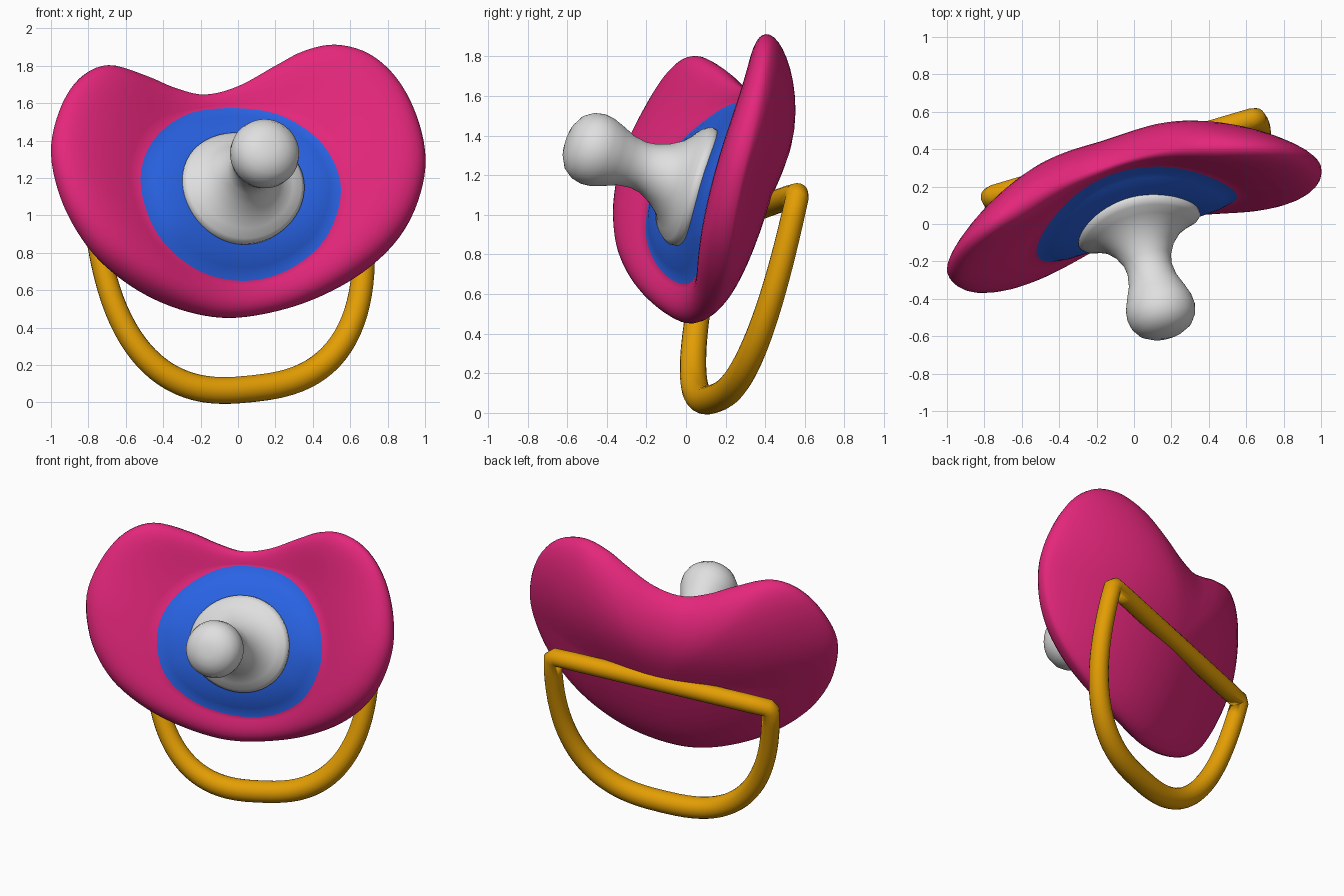
import bpy, bmesh, math
from mathutils import Vector

if "Cube" in bpy.data.objects:
    bpy.data.objects.remove(bpy.data.objects["Cube"])

# Tilted frame of the shield: U across, V up, N out of the front
C = Vector((0.015, 0.12, 1.12))
U = Vector((0.955, 0.283, 0.085)).normalized()
V = Vector((-0.17, 0.286, 0.943))
V = (V - U * V.dot(U)).normalized()
N = U.cross(V)


def place(u, v, w):
    return C + U * u + V * v + N * w


def material(name, rgb):
    m = bpy.data.materials.new(name)
    m.diffuse_color = (*rgb, 1)
    m.use_nodes = True
    m.node_tree.nodes["Principled BSDF"].inputs["Base Color"].default_value = m.diffuse_color
    return m


PINK = material("pink", (0.78, 0.02, 0.20))
BLUE = material("blue", (0.022, 0.125, 0.78))
GREY = material("light_grey", (0.74, 0.74, 0.74))
YELLOW = material("amber", (0.77, 0.34, 0.001))


def finish(bm, name, mats):
    bmesh.ops.recalc_face_normals(bm, faces=bm.faces)
    for f in bm.faces:
        f.smooth = True
    me = bpy.data.meshes.new(name)
    bm.to_mesh(me)
    bm.free()
    for m in mats:
        me.materials.append(m)
    ob = bpy.data.objects.new(name, me)
    bpy.context.collection.objects.link(ob)
    return ob


def smooth_loop(pts, sub):
    """Closed Catmull-Rom curve through 2D points."""
    out, n = [], len(pts)
    for i in range(n):
        a, b, c, d = (Vector(pts[(i + k) % n]) for k in (-1, 0, 1, 2))
        for j in range(sub):
            t = j / sub
            out.append(0.5 * (2 * b + (c - a) * t + (2 * a - 5 * b + 4 * c - d) * t * t
                              + (3 * b - a - 3 * c + d) * t ** 3))
    return out


# Dished middle surface of the shield and its thickness to front and back
def mid(u, v):
    return -0.12 + 0.24 * u * u + (0.22 if v > 0 else -0.03) * v * v


def front(u, v, h=1.0):
    top = -0.055 * math.tanh(v * v / 0.24) if v > 0 else 0.02 * v * v
    return mid(u, v) + h * (0.088 + 0.108 * math.tanh(u * u / 0.3) + top)


def back(u, v, h):
    return mid(u, v) - h * (0.15 + 0.07 * math.tanh(4 * max(v, 0) ** 1.3) - 0.06 * min(u * u, 0.8))


def to_uv(x, z, depth):
    """Front-view position to shield coordinates on a curved surface."""
    u = v = 0.0
    for _ in range(60):
        w = depth(u, v)
        dx = x - C.x - N.x * w
        dz = z - C.z - N.z * w
        det = U.x * V.z - V.x * U.z
        u, v = (dx * V.z - V.x * dz) / det, (U.x * dz - U.z * dx) / det
    return Vector((u, v))


# Shield: outline seen from the front, with a raised blue centre
outline = [(-1, 1.33), (-.955, 1.56), (-.85, 1.73), (-.7, 1.8), (-.5, 1.745), (-.34, 1.68), (-.18, 1.645),
           (0, 1.69), (.2, 1.8), (.35, 1.877), (.52, 1.91), (.7, 1.86), (.85, 1.725),
           (.955, 1.52), (1, 1.29), (.96, 1.07), (.86, .88), (.7, .72), (.5, .595),
           (.27, .505), (0, .455), (-.22, .475), (-.45, .555), (-.65, .68), (-.81, .84), (-.94, 1.07)]
rim = [to_uv(p.x, p.y, mid) for p in smooth_loop(outline, 5)]
disc_pts = [(-.52, 1.17), (-.46, 1.39), (-.27, 1.54), (0, 1.573), (.25, 1.525), (.46, 1.37),
            (.55, 1.14), (.47, .88), (.27, .71), (.03, .65), (-.22, .71), (-.43, .90)]
disc = [to_uv(p.x, p.y, front) for p in smooth_loop(disc_pts, 20)]


def disc_at(q):
    """Point of the disc outline in the direction of q."""
    a = math.atan2(q.y, q.x)
    return min(disc, key=lambda p: abs((math.atan2(p.y, p.x) - a + math.pi) % (2 * math.pi) - math.pi))


inner = [disc_at(q) for q in rim]
n = len(rim)
bm = bmesh.new()
rings = []          # (positions, material of the band leading to this ring)
for k in range(1, 9):
    r = k / 8
    rings.append(([place(p.x * r, p.y * r, front(p.x * r, p.y * r) + 0.14 * (1 - r ** 3))
                   for p in inner], 1))
for k in range(1, 13):
    t = math.sin(k / 12 * math.pi / 2)
    h = math.sqrt(max(0, 1 - t ** 3))
    pts = [a.lerp(b, t) for a, b in zip(inner, rim)]
    rings.append(([place(p.x, p.y, front(p.x, p.y, h)) for p in pts], 0))
for k in range(13, 0, -1):
    t = math.sin(k / 14 * math.pi / 2)
    h = math.sqrt(1 - t ** 2.5)
    rings.append(([place(p.x * t, p.y * t, back(p.x * t, p.y * t, h)) for p in rim], 0))
loops = [[bm.verts.new(p) for p in r] for r, _ in rings]
for i in range(1, len(loops)):
    for j in range(n):
        f = bm.faces.new((loops[i - 1][j], loops[i - 1][(j + 1) % n], loops[i][(j + 1) % n], loops[i][j]))
        f.material_index = rings[i][1]
for loop, w, m in ((loops[0], front(0, 0) + 0.14, 1), (loops[-1], back(0, 0, 1), 0)):
    c = bm.verts.new(place(0, 0, w))
    for j in range(n):
        bm.faces.new((c, loop[j], loop[(j + 1) % n])).material_index = m
finish(bm, "shield", (PINK, BLUE))

# Teat: flared base that follows the dish, narrow neck and blunt knob
profile = [(.325, .05), (.33, .095), (.31, .122), (.262, .155), (.21, .20), (.162, .265),
           (.13, .335), (.122, .39), (.132, .46), (.16, .53), (.181, .59), (.186, .64),
           (.175, .69), (.145, .735), (.095, .765), (.045, .778)]
SEG = 56
bm = bmesh.new()
loops = []
for r, w in profile:
    base = max(0, min(1, (0.34 - w) / 0.2))
    loop = []
    for j in range(SEG):
        a = 2 * math.pi * j / SEG
        u, v = r * math.cos(a) * (1 + 0.02 * base), r * math.sin(a) * (1 - 0.05 * base)
        loop.append(bm.verts.new(place(u - 0.025, v + 0.01 - 0.012 * base, w + base * 0.55 * u * u)))
    loops.append(loop)
for a, b in zip(loops, loops[1:]):
    for j in range(SEG):
        bm.faces.new((a[j], a[(j + 1) % SEG], b[(j + 1) % SEG], b[j]))
bm.faces.new(loops[0])
bm.faces.new(loops[-1])
finish(bm, "teat", (GREY,))

# Handle: D-shaped ring, straight bar on the back and a rounded lower bow
A, B = Vector((0.65, 0.565, 1.105)), Vector((-0.765, 0.145, 0.955))
M, H = (A + B) / 2, (A - B) / 2
D = Vector((0.13, -0.21, -0.957))
P = 2.65
path = []
for i in range(49):
    a = math.pi * i / 48
    s = math.copysign(abs(math.cos(a)) ** (2 / P), math.cos(a))
    t = max(math.sin(a), 0) ** (2 / P)
    if i in (0, 48):
        t = 0.02
    path.append((M + H * s * (1 - 0.03 * t) + D * t, 0.059 + 0.013 * t ** 2))
for i in range(13):
    path.append((M + H * (-0.97 + 1.94 * i / 12), 0.060))
bm = bmesh.new()
loops = []
plane = H.cross(D).normalized()
for i, (p, r) in enumerate(path):
    d0 = (p - path[i - 1][0]).normalized()
    d1 = (path[(i + 1) % len(path)][0] - p).normalized()
    side = (d0 + d1).normalized().cross(plane).normalized()
    loops.append([bm.verts.new(p + side * r * math.cos(2 * math.pi * k / 20)
                               + plane * r * math.sin(2 * math.pi * k / 20)) for k in range(20)])
for i in range(len(loops)):
    a, b = loops[i - 1], loops[i]
    for k in range(20):
        bm.faces.new((a[k], a[(k + 1) % 20], b[(k + 1) % 20], b[k]))
finish(bm, "handle_ring", (YELLOW,))
